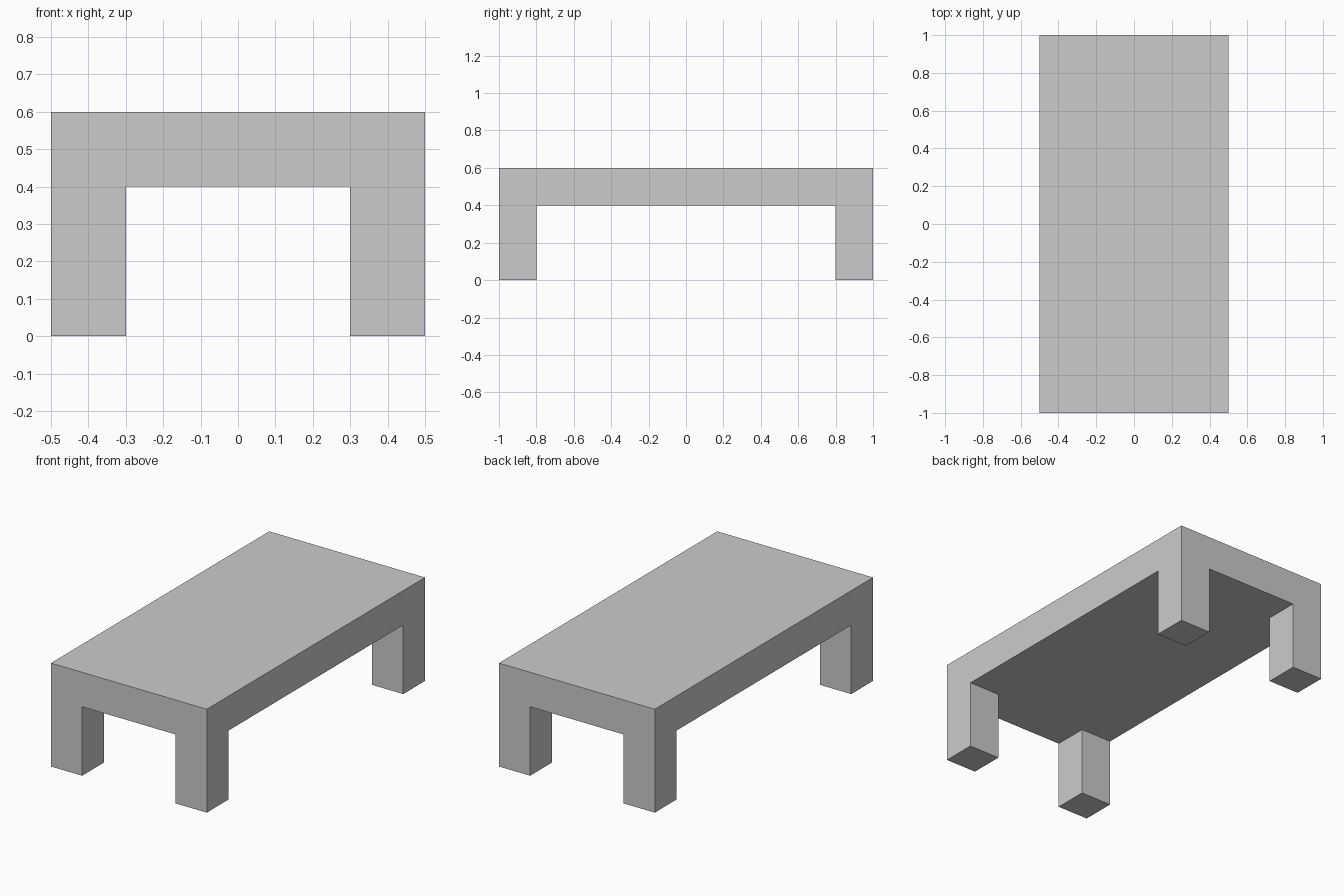
import bpy, bmesh
from math import copysign

if "Cube" in bpy.data.objects:
    bpy.data.objects.remove(bpy.data.objects["Cube"])

HALF_X, HALF_Y = 0.5, 1.0
LEG, LEG_TOP, TOP = 0.2, 0.4, 0.6

bm = bmesh.new()

# underside of the table top: 3 x 3 grid whose corner cells are leg sized
bmesh.ops.create_grid(bm, x_segments=3, y_segments=3, size=1)
for v in bm.verts:
    for axis, half in ((0, HALF_X), (1, HALF_Y)):
        c = v.co[axis]
        v.co[axis] = copysign(half if abs(c) > 0.9 else half - LEG, c)
    v.co.z = LEG_TOP


def extrude(faces, dz):
    geom = bmesh.ops.extrude_face_region(bm, geom=faces)["geom"]
    verts = [g for g in geom if isinstance(g, bmesh.types.BMVert)]
    bmesh.ops.translate(bm, verts=verts, vec=(0, 0, dz))


# table top
extrude(bm.faces[:], TOP - LEG_TOP)

# four corner legs
corners = []
for f in bm.faces:
    c = f.calc_center_median()
    if abs(c.z - LEG_TOP) < 1e-4 and abs(c.x) > HALF_X - LEG and abs(c.y) > HALF_Y - LEG:
        corners.append(f)
extrude(corners, -LEG_TOP)

# merge coplanar faces into clean flat panels
bmesh.ops.recalc_face_normals(bm, faces=bm.faces[:])
bmesh.ops.dissolve_limit(bm, angle_limit=0.01, verts=bm.verts[:], edges=bm.edges[:])

mesh = bpy.data.meshes.new("table")
bm.to_mesh(mesh)
bm.free()
bpy.context.collection.objects.link(bpy.data.objects.new("table", mesh))
